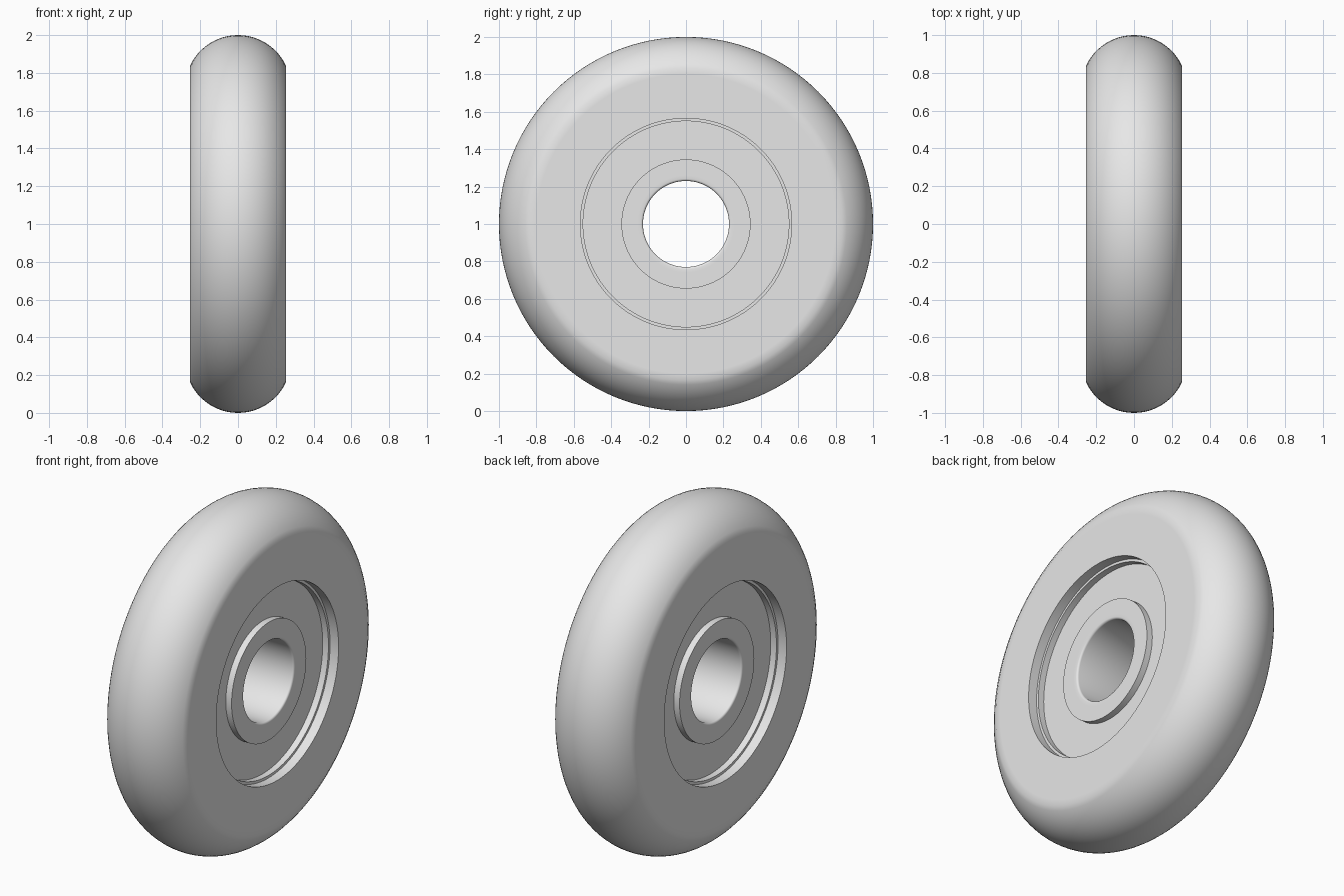
import bpy, bmesh, math

if "Cube" in bpy.data.objects:
    bpy.data.objects.remove(bpy.data.objects["Cube"])

SEGMENTS = 128
HALF_WIDTH = 0.255   # flat side of the tyre
RING_FACE = 0.20     # exposed faces of the bearing rings
SHIELD_FACE = 0.163  # recessed bearing shield

grey = bpy.data.materials.new("plain_grey")
grey.diffuse_color = (0.8, 0.8, 0.8, 1)
grey.use_nodes = True
grey.node_tree.nodes["Principled BSDF"].inputs["Base Color"].default_value = grey.diffuse_color


def lathe(name, profile):
    """Spin (x, radius) points around the x axis at height 1."""
    bm = bmesh.new()
    rings = []
    for x, r in profile:
        ring = []
        for i in range(SEGMENTS):
            a = 2 * math.pi * i / SEGMENTS
            ring.append(bm.verts.new((x, r * math.cos(a), 1 + r * math.sin(a))))
        rings.append(ring)
    for low, high in zip(rings, rings[1:]):
        for i in range(SEGMENTS):
            j = (i + 1) % SEGMENTS
            bm.faces.new((low[i], low[j], high[j], high[i]))
    mesh = bpy.data.meshes.new(name)
    bm.to_mesh(mesh)
    bm.free()
    mesh.materials.append(grey)
    obj = bpy.data.objects.new(name, mesh)
    bpy.context.collection.objects.link(obj)
    bpy.ops.object.select_all(action='DESELECT')
    obj.select_set(True)
    bpy.context.view_layer.objects.active = obj
    bpy.ops.object.shade_smooth_by_angle(angle=math.radians(30))
    return obj


def mirrored(half):
    """Complete a right-hand half profile, listed from +x inward to x = 0."""
    return [(-x, r) for x, r in half] + [(x, r) for x, r in reversed(half) if x > 0]


# Tyre: round crown, flat sides and the wall of the bearing recess
R = 0.28
edge = math.asin(HALF_WIDTH / R)
crown = [(R * math.sin(edge * (1 - i / 12)), 1 - R + R * math.cos(edge * (1 - i / 12)))
         for i in range(12)] + [(0, 1)]
lathe("tyre", mirrored([(RING_FACE, 0.565), (HALF_WIDTH, 0.565),
                        (HALF_WIDTH, 0.80)] + crown))

# Inner bearing ring: softly rounded bore and raised hub faces
F = 0.012
bore = [(RING_FACE - F + F * math.cos(a), 0.23 + F - F * math.sin(a))
        for a in (math.pi / 2 * k / 4 for k in range(5))]
hub = [(SHIELD_FACE, 0.345), (RING_FACE, 0.345), (RING_FACE, 0.26)] + bore + [(0, 0.23)]
bore_obj = lathe("inner_bearing_ring", mirrored(hub))
bore_obj.data.flip_normals()

# Outer bearing rings and recessed shields on both sides
for side, label in ((1, "right"), (-1, "left")):
    ring = lathe(label + "_outer_bearing_ring",
                 [(side * SHIELD_FACE, 0.55), (side * RING_FACE, 0.55),
                  (side * RING_FACE, 0.565)])
    shield = lathe(label + "_bearing_shield",
                   [(side * SHIELD_FACE, 0.345), (side * SHIELD_FACE, 0.55)])
    for obj in (ring, shield):
        if side < 0:
            obj.data.flip_normals()

# Make every part's faces point outward, away from the solid wheel section
for obj in bpy.context.collection.objects:
    bm = bmesh.new()
    bm.from_mesh(obj.data)
    for f in bm.faces:
        c, n = f.calc_center_median(), f.normal
        radial = n.y * c.y + n.z * (c.z - 1)
        if abs(n.x) > 0.9:
            wrong = n.x * c.x < 0
        else:
            r = math.hypot(c.y, c.z - 1)
            wants_out = r > 0.6 or 0.3 < r < 0.4
            wrong = (radial > 0) != wants_out
        if wrong:
            f.normal_flip()
    bm.to_mesh(obj.data)
    bm.free()
